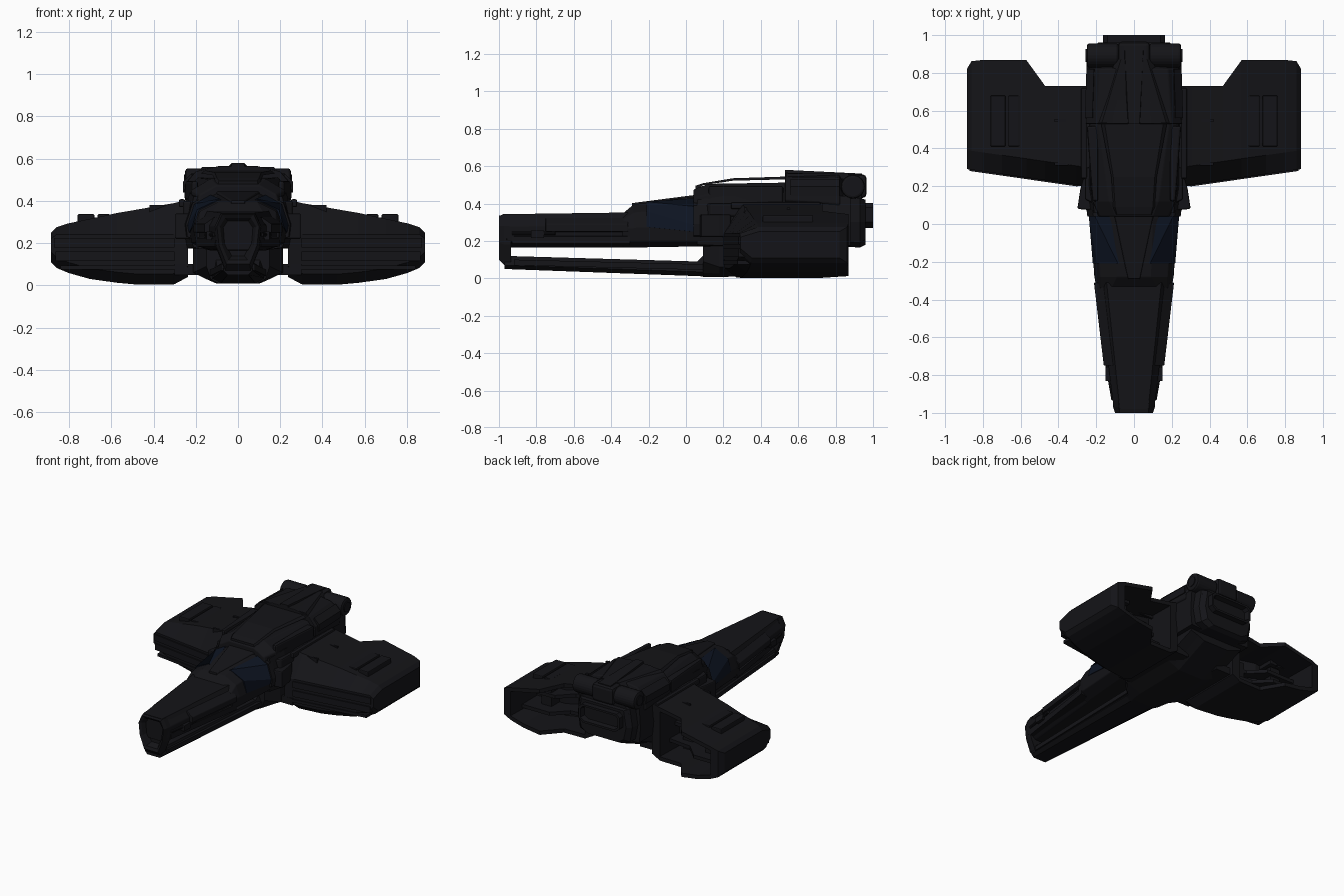
import bpy, bmesh, math
from mathutils import Vector


def material(name, rgb):
    m = bpy.data.materials.new(name)
    m.diffuse_color = (*rgb, 1)
    return m


HULL = material("dark_hull", (0.007, 0.007, 0.009))
GLASS = material("dark_glass", (0.004, 0.007, 0.016))


def finish(name, bm, mat=HULL, mirror=False, bevel=0.0):
    bmesh.ops.remove_doubles(bm, verts=bm.verts, dist=1e-5)
    bmesh.ops.recalc_face_normals(bm, faces=bm.faces)
    me = bpy.data.meshes.new(name)
    bm.to_mesh(me)
    bm.free()
    me.materials.append(mat)
    ob = bpy.data.objects.new(name, me)
    bpy.context.collection.objects.link(ob)
    if bevel:
        b = ob.modifiers.new("bevel", 'BEVEL')
        b.width, b.segments, b.limit_method = bevel, 2, 'ANGLE'
    if mirror:
        m = ob.modifiers.new("mirror", 'MIRROR')
        m.use_mirror_merge = False
    return ob


def loft(name, rings, **kw):
    bm = bmesh.new()
    rows = [[bm.verts.new(p) for p in r] for r in rings]
    n = len(rows[0])
    for a, b in zip(rows, rows[1:]):
        for i in range(n):
            j = (i + 1) % n
            bm.faces.new((a[i], a[j], b[j], b[i]))
    bm.faces.new(rows[0])
    bm.faces.new(rows[-1])
    return finish(name, bm, **kw)


def hull(name, sections, **kw):
    """Symmetric loft along y; each section is (y, half profile of x,z)."""
    return loft(name, [[(x, y, z) for x, z in h] + [(-x, y, z) for x, z in reversed(h)]
                       for y, h in sections], **kw)


def prism(name, plan, z0, z1, **kw):
    kw.setdefault("mirror", True)
    return loft(name, [[(x, y, z) for x, y in plan] for z in (z0, z1)], **kw)


def box(name, x0, x1, y0, y1, z0, z1, **kw):
    return prism(name, [(x0, y0), (x1, y0), (x1, y1), (x0, y1)], z0, z1, **kw)


def tube(name, start, end, r, segs=20, **kw):
    a, b = Vector(start), Vector(end)
    q = (b - a).to_track_quat('Z', 'Y')
    c = [q @ Vector((r * math.cos(t), r * math.sin(t), 0))
         for t in (2 * math.pi * i / segs for i in range(segs))]
    return loft(name, [[p + v for v in c] for p in (a, b)], **kw)


# Nose: hollow tip, upper boom, side bands and thin lower beam
hull("nose_tip", [
    (-0.95, [(0.03, 0.14), (0.06, 0.20), (0.065, 0.27), (0.045, 0.30)]),
    (-0.99, [(0.045, 0.12), (0.075, 0.19), (0.085, 0.28), (0.06, 0.32)]),
    (-1.00, [(0.055, 0.10), (0.09, 0.19), (0.10, 0.28), (0.075, 0.335)]),
    (-0.97, [(0.06, 0.07), (0.10, 0.18), (0.11, 0.28), (0.08, 0.342)]),
    (-0.935, [(0.06, 0.07), (0.105, 0.18), (0.112, 0.28), (0.082, 0.343)])])
hull("nose_boom", [
    (-0.96, [(0.06, 0.165), (0.105, 0.20), (0.11, 0.28), (0.08, 0.335)]),
    (-0.30, [(0.12, 0.165), (0.185, 0.20), (0.19, 0.29), (0.14, 0.34)])], bevel=0.006)
hull("nose_top_plate", [
    (-0.98, [(0.085, 0.32), (0.075, 0.343)]),
    (-0.31, [(0.165, 0.32), (0.145, 0.352)])])
loft("nose_side_band", [[(x, y, z) for x, z in ((x1 - .07, .245), (x1, .25), (x1, .29), (x1 - .05, .325))]
                        for y, x1 in ((-0.75, 0.16), (-0.31, 0.212))], mirror=True, bevel=0.004)
loft("nose_lower_band", [[(x, y, z) for x, z in ((x1 - .06, .175), (x1, .185), (x1, .225), (x1 - .06, .23))]
                         for y, x1 in ((-0.93, 0.11), (-0.30, 0.20))], mirror=True)
tube("nose_gun", (0.11, -0.93, 0.24), (0.15, -0.70, 0.24), 0.010, 10, mirror=True)
box("gun_mount", 0.10, 0.15, -0.83, -0.76, 0.215, 0.255, mirror=True)
hull("lower_beam", [
    (-0.97, [(0.05, 0.05), (0.07, 0.07), (0.06, 0.12)]),
    (0.06, [(0.08, 0.012), (0.12, 0.035), (0.10, 0.09)]),
    (0.14, [(0.08, 0.008), (0.13, 0.03), (0.11, 0.17)])])
loft("beam_rail", [[(x, y, z) for x, z in ((x1 - .03, z1), (x1, z1), (x1, z1 + .03), (x1 - .03, z1 + .03))]
                   for y, x1, z1 in ((-0.92, 0.08, .07), (0.1, 0.132, .045))], mirror=True)

# Cockpit: body, glass sides, centre frame and rear hoop
hull("cockpit_body", [
    (-0.34, [(0.12, 0.165), (0.19, 0.2), (0.20, 0.27), (0.18, 0.31), (0.12, 0.345)]),
    (-0.28, [(0.13, 0.165), (0.20, 0.2), (0.21, 0.27), (0.18, 0.35), (0.09, 0.395)]),
    (0.03, [(0.15, 0.17), (0.22, 0.2), (0.23, 0.28), (0.20, 0.38), (0.10, 0.435)]),
    (0.10, [(0.15, 0.17), (0.22, 0.2), (0.235, 0.28), (0.20, 0.38), (0.10, 0.43)])], bevel=0.005)
loft("canopy_glass", [
    [(0.16, -0.21, 0.27), (0.218, -0.21, 0.275), (0.194, -0.21, 0.358), (0.085, -0.21, 0.41), (0.05, -0.21, 0.38)],
    [(0.16, 0.04, 0.24), (0.232, 0.04, 0.25), (0.239, 0.04, 0.285), (0.207, 0.04, 0.385), (0.13, 0.04, 0.428)]],
    mat=GLASS, mirror=True)
hull("canopy_frame", [
    (-0.29, [(0.035, 0.37), (0.03, 0.402)]),
    (0.05, [(0.12, 0.41), (0.10, 0.446)])], bevel=0.004)
hull("canopy_hoop", [
    (0.04, [(0.15, 0.2), (0.24, 0.23), (0.247, 0.29), (0.215, 0.39), (0.11, 0.447)]),
    (0.08, [(0.15, 0.2), (0.245, 0.23), (0.252, 0.29), (0.22, 0.39), (0.11, 0.447)])])

# Fuselage: keel, main hull, shoulders
hull("keel", [
    (0.09, [(0.09, 0.008), (0.13, 0.03), (0.15, 0.09), (0.15, 0.20)]),
    (0.18, [(0.10, 0.008), (0.14, 0.025), (0.212, 0.06), (0.212, 0.20)]),
    (0.58, [(0.10, 0.012), (0.14, 0.03), (0.212, 0.06), (0.212, 0.20)]),
    (0.84, [(0.10, 0.12), (0.15, 0.14), (0.212, 0.16), (0.212, 0.22)])])
hull("main_hull", [
    (0.06, [(0.15, 0.17), (0.21, 0.18), (0.24, 0.28), (0.21, 0.42)]),
    (0.20, [(0.15, 0.17), (0.24, 0.175), (0.26, 0.28), (0.23, 0.44)]),
    (0.88, [(0.15, 0.17), (0.24, 0.175), (0.25, 0.28), (0.24, 0.44)])])
prism("shoulder", [(0.2, 0.07), (0.30, 0.08), (0.285, 0.18), (0.27, 0.24), (0.2, 0.24)],
      0.22, 0.34, bevel=0.008)
prism("shoulder_cap", [(0.2, 0.10), (0.26, 0.13), (0.26, 0.5), (0.2, 0.5)], 0.33, 0.40, bevel=0.01)
box("root_web", 0.12, 0.30, 0.20, 0.70, 0.05, 0.10)

# Upper deck, roof plate with gap, and rear engine housing
hull("upper_deck", [
    (0.04, [(0.19, 0.40), (0.18, 0.43), (0.10, 0.475)]),
    (0.12, [(0.22, 0.40), (0.22, 0.45), (0.13, 0.505)]),
    (0.55, [(0.24, 0.40), (0.24, 0.46), (0.19, 0.512)])], bevel=0.006)
prism("deck_flank", [(0.19, 0.12), (0.22, 0.12), (0.25, 0.52), (0.19, 0.52)], 0.40, 0.495, bevel=0.012)
hull("roof_plate", [
    (0.05, [(0.10, 0.46), (0.09, 0.495)]),
    (0.09, [(0.11, 0.498), (0.10, 0.508)]),
    (0.25, [(0.12, 0.522), (0.11, 0.535)]),
    (0.56, [(0.18, 0.53), (0.16, 0.545)])])
hull("engine_housing", [
    (0.53, [(0.22, 0.38), (0.255, 0.42), (0.25, 0.48), (0.20, 0.54), (0.09, 0.565)]),
    (0.82, [(0.22, 0.36), (0.25, 0.40), (0.24, 0.49), (0.18, 0.54), (0.08, 0.555)]),
    (0.84, [(0.20, 0.36), (0.22, 0.39), (0.22, 0.43), (0.16, 0.47), (0.07, 0.52)]),
    (0.94, [(0.18, 0.36), (0.20, 0.39), (0.19, 0.43), (0.14, 0.45), (0.06, 0.50)])], bevel=0.005)
hull("engine_wedge", [
    (0.535, [(0.20, 0.53), (0.17, 0.56)]),
    (0.87, [(0.10, 0.53), (0.07, 0.562)])])
hull("engine_spine", [
    (0.53, [(0.035, 0.53), (0.03, 0.58)]),
    (0.94, [(0.06, 0.53), (0.05, 0.56)])])
loft("engine_side_rail", [[(x, y, z) for x, z in ((.2, .44), (x1, .44), (x1, .49), (x1 - .04, .53))]
                          for y, x1 in ((0.56, 0.26), (0.82, 0.252))], mirror=True)
tube("rear_drum", (0.08, 0.892, 0.49), (0.25, 0.892, 0.49), 0.064, 24, mirror=True, bevel=0.014)
tube("drum_hub", (0.22, 0.892, 0.49), (0.256, 0.892, 0.49), 0.035, mirror=True)
box("drum_bridge", -0.085, 0.085, 0.83, 0.965, 0.43, 0.555, mirror=False, bevel=0.02)

# Rear face: engine block and thruster
hull("rear_block", [
    (0.82, [(0.15, 0.17), (0.22, 0.20), (0.24, 0.30), (0.22, 0.43)]),
    (0.93, [(0.14, 0.165), (0.20, 0.19), (0.22, 0.30), (0.20, 0.43)]),
    (0.96, [(0.12, 0.18), (0.17, 0.21), (0.19, 0.30), (0.17, 0.42)])])
hull("thruster", [
    (0.94, [(0.13, 0.27), (0.165, 0.30), (0.165, 0.38), (0.14, 0.402)]),
    (1.00, [(0.13, 0.27), (0.165, 0.30), (0.165, 0.38), (0.14, 0.402)]),
    (1.00, [(0.12, 0.285), (0.15, 0.305), (0.15, 0.37), (0.13, 0.388)]),
    (0.965, [(0.11, 0.29), (0.14, 0.31), (0.14, 0.365), (0.12, 0.38)])])


# Wing: thick shell lofted along x, hollow at the rear
def wing_ring(x, rear, zb, zt, depth):
    f = 0.20 + (x - 0.25) * 0.143
    zm = min(zt - 0.03, 0.24)
    t = 0.028
    pts = [(f, zb + .05), (f, zm), (f + .10, zt), (rear, zt), (rear, zt - t), (rear - depth, zt - t),
           (rear - depth, zb + t), (rear, zb + t), (rear, zb), (f + .06, zb)]
    return [(x, y, z) for y, z in pts]


stations = [(0.237, 0.73, 0.04, 0.405, 0), (0.30, 0.73, 0.006, 0.39, 0), (0.305, 0.73, 0.005, 0.389, 0.22),
            (0.47, 0.73, 0.003, 0.36, 0.22), (0.57, 0.868, 0.012, 0.343, 0.30),
            (0.70, 0.868, 0.03, 0.315, 0.30), (0.80, 0.868, 0.058, 0.294, 0.30), (0.805, 0.868, 0.06, 0.293, 0),
            (0.86, 0.862, 0.083, 0.275, 0), (0.885, 0.82, 0.11, 0.25, 0)]
loft("wing", [wing_ring(*s) for s in stations], mirror=True)

# Wing surface panels and slot
for x0, x1 in ((0.605, 0.665), (0.68, 0.76)):
    box("wing_raised_panel", x0, x1, 0.41, 0.68, 0.28, 0.337, bevel=0.006)
box("wing_slot_floor", 0.66, 0.685, 0.43, 0.66, 0.28, 0.322)
for y in (0.31, 0.54):
    box("wing_root_strip", 0.24, 0.42, y, y + 0.015, 0.34, 0.38)
box("root_conduit", 0.25, 0.28, 0.24, 0.72, 0.37, 0.408, bevel=0.008)

# Leading edge ribs
for z, h, x1 in ((0.075, 0.02, 0.84), (0.115, 0.045, 0.865), (0.18, 0.045, 0.87)):
    prism("leading_edge_rib", [(0.30, 0.199), (x1, 0.199 + (x1 - 0.30) * 0.143),
                               (x1, 0.34), (0.30, 0.26)], z, z + h)

# Machinery inside the hollow wing rear
for z, y in ((0.10, 0.74), (0.20, 0.68)):
    prism("wing_bay_shelf", [(0.30, 0.50), (0.80, 0.55), (0.80, y), (0.58, y), (0.48, y - .10), (0.30, y - .12)],
          z, z + 0.025)
for x in (0.38, 0.62):
    box("wing_bay_block", x, x + 0.08, 0.48, 0.58 if x < 0.5 else 0.66, 0.06, 0.27)
